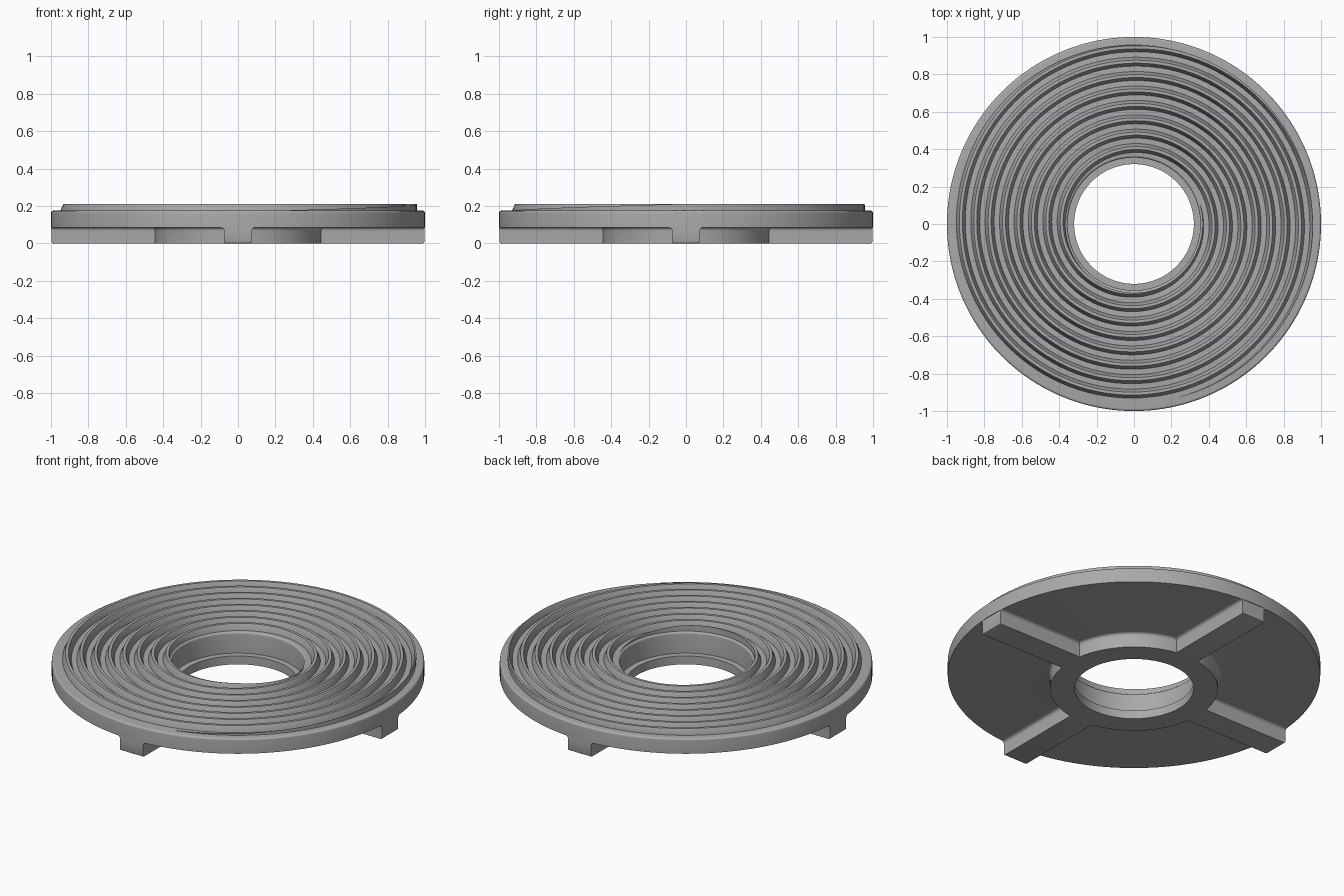
import bpy, bmesh, math
from math import sin, cos, pi, radians

cube = bpy.data.objects.get("Cube")
if cube:
    bpy.data.objects.remove(cube, do_unlink=True)

steel = bpy.data.materials.new("grey_steel")
GREY = (0.40, 0.40, 0.40, 1)
steel.diffuse_color = GREY
steel.use_nodes = True
steel.node_tree.nodes["Principled BSDF"].inputs["Base Color"].default_value = GREY

FLOOR, TOP, UNDER = 0.175, 0.21, 0.086


def loft(name, rings, closed=False):
    """Skin a run of equal closed rings, capping the ends unless it loops."""
    bm = bmesh.new()
    rows = [[bm.verts.new(p) for p in ring] for ring in rings]
    n = len(rows[0])
    pairs = list(zip(rows, rows[1:] + rows[:1]))
    for a, b in pairs if closed else pairs[:-1]:
        for i in range(n):
            j = (i + 1) % n
            bm.faces.new((a[i], a[j], b[j], b[i]))
    if not closed:
        bm.faces.new(rows[0])
        bm.faces.new(rows[-1])
    bmesh.ops.remove_doubles(bm, verts=bm.verts, dist=1e-5)
    bmesh.ops.recalc_face_normals(bm, faces=bm.faces)
    mesh = bpy.data.meshes.new(name)
    bm.to_mesh(mesh)
    bm.free()
    mesh.materials.append(steel)
    obj = bpy.data.objects.new(name, mesh)
    bpy.context.collection.objects.link(obj)
    bpy.ops.object.select_all(action='DESELECT')
    obj.select_set(True)
    bpy.context.view_layer.objects.active = obj
    bpy.ops.object.shade_smooth_by_angle(angle=radians(32))
    return obj


def arc(cx, cz, r, start, end, steps=5):
    """Points along a circular arc, in degrees."""
    angles = [radians(start + (end - start) * i / steps) for i in range(steps + 1)]
    return [(cx + r * cos(a), cz + r * sin(a)) for a in angles]


# Plate with hub, stepped bore and rounded rim, turned from one profile
profile = [(0.32, 0), (0.45, 0)]
profile += arc(0.468, UNDER - 0.018, 0.018, 180, 90)
profile += [(1, UNDER)]
profile += arc(0.988, FLOOR - 0.012, 0.012, 0, 90)
profile += arc(0.367, FLOOR - 0.012, 0.012, 90, 180)
profile += [(0.355, 0.05), (0.32, 0.05)]
SEGMENTS = 160
turn = [2 * pi * i / SEGMENTS for i in range(SEGMENTS)]
loft("plate", [[(r * cos(a), r * sin(a), z) for r, z in profile] for a in turn], closed=True)

# Four spokes under the plate, flared into it and flush with the rim
half = [(0.075, 0)] + arc(0.093, UNDER - 0.018, 0.018, 180, 90)
section = half + [(-y, z) for y, z in reversed(half)]
ends = [(0.44, 0), (0.99, 0), (0.997, 0.003), (1, 0.01)]
for k, side in enumerate(("left", "back", "right", "front")):
    rings = []
    for reach, low in ends:
        ring = []
        for y, z in section:
            x = math.sqrt(reach ** 2 - y ** 2)
            ring.append((x, y, max(z, low)))
        rings.append(ring)
    spoke = loft(side + "_spoke", rings)
    spoke.rotation_euler.z = k * pi / 2

# Spiral ridge, trapezoid in section, trimmed to the rim and the bore
PITCH, CREST, FOOT = 0.077, 0.008, 0.024
INNER, OUTER = 0.368, 0.957
STEPS = 120


def ridge_ring(t):
    """Section of the ridge t turns clockwise from the back."""
    middle = 0.406 + PITCH * t
    a = pi / 2 - 2 * pi * t

    def trimmed(offset):
        return min(max(middle + offset, INNER), OUTER)

    points = [(trimmed(-FOOT), FLOOR - 0.01)]
    for offset in (-FOOT, -CREST, CREST, FOOT):
        r = trimmed(offset)
        rise = (FOOT - abs(r - middle)) / (FOOT - CREST)
        points.append((r, FLOOR + (TOP - FLOOR) * min(max(rise, 0), 1)))
    points.append((trimmed(FOOT), FLOOR - 0.01))
    return [(r * cos(a), r * sin(a), z) for r, z in points]


first = (INNER - FOOT - 0.406) / PITCH
last = (OUTER + FOOT - 0.406) / PITCH
count = int((last - first) * STEPS)
span = (last - first) * 0.999
loft("spiral_ridge", [ridge_ring(first + 0.0005 + span * i / count) for i in range(count + 1)])
